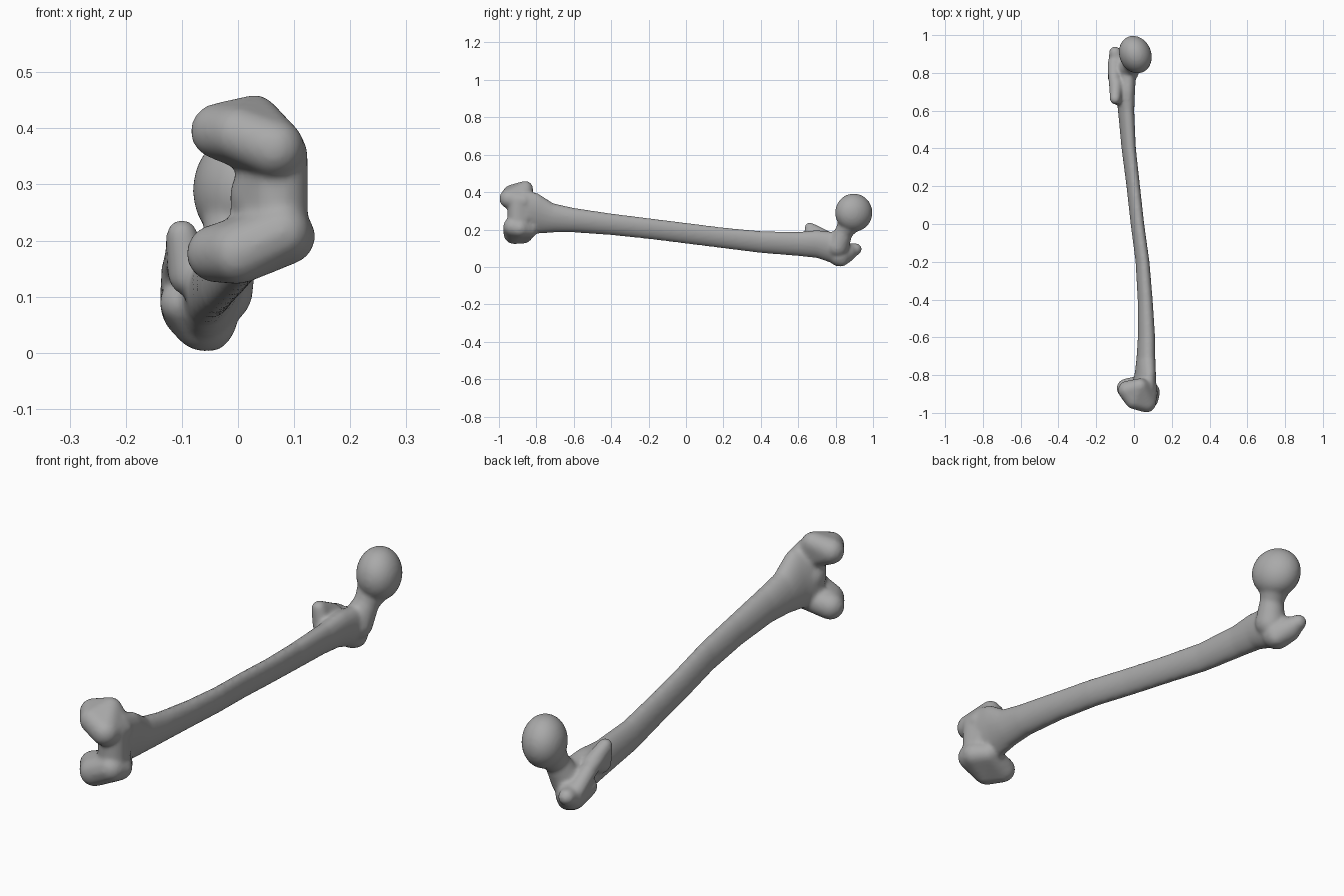
import bpy, bmesh, math
from mathutils import Matrix, Vector

default_cube = bpy.data.objects.get("Cube")
if default_cube:
    bpy.data.objects.remove(default_cube, do_unlink=True)

bone = bmesh.new()
SIDES = 28
TILT = math.radians(15)


def add_lobe(*balls):
    """Add the convex skin around a few balls, each given as x, y, z, radius."""
    part = bmesh.new()
    for x, y, z, radius in balls:
        bmesh.ops.create_icosphere(part, subdivisions=3, radius=radius,
                                   matrix=Matrix.Translation((x, y, z)))
    hull = bmesh.ops.convex_hull(part, input=part.verts[:])
    loose = set(hull["geom_interior"]) | set(hull["geom_unused"])
    bmesh.ops.delete(part, geom=[g for g in loose if isinstance(g, bmesh.types.BMVert)],
                     context="VERTS")
    append_part(part)


def add_chain(*balls):
    """Join neighbouring balls one pair at a time, so the run may bend and pinch."""
    for first, second in zip(balls, balls[1:]):
        add_lobe(first, second)


def append_part(part):
    bmesh.ops.recalc_face_normals(part, faces=part.faces[:])
    mesh = bpy.data.meshes.new("part")
    part.to_mesh(mesh)
    part.free()
    bone.from_mesh(mesh)
    bpy.data.meshes.remove(mesh)


def add_shaft(stations):
    """Loft leaning ovals along y; each station is y, centre x, centre z, narrow and long radius."""
    part = bmesh.new()
    rings = []
    for y, cx, cz, narrow, tall in stations:
        ring = []
        for i in range(SIDES):
            angle = math.tau * i / SIDES
            u, v = narrow * math.cos(angle), tall * math.sin(angle)
            x = cx + u * math.cos(TILT) + v * math.sin(TILT)
            z = cz - u * math.sin(TILT) + v * math.cos(TILT)
            ring.append(part.verts.new((x, y, z)))
        rings.append(ring)
    for near, far in zip(rings, rings[1:]):
        for i in range(SIDES):
            j = (i + 1) % SIDES
            part.faces.new((near[i], near[j], far[j], far[i]))
    part.faces.new(rings[0])
    part.faces.new(rings[-1])
    append_part(part)


# Shaft, flaring at both ends
add_shaft([
    (-.87, .05, .29, .06, .13),
    (-.79, .06, .285, .05, .11),
    (-.71, .063, .262, .047, .08),
    (-.6, .066, .25, .044, .067),
    (-.4, .059, .228, .038, .059),
    (-.2, .045, .205, .035, .057),
    (0, .018, .18, .034, .057),
    (.2, -.004, .155, .034, .057),
    (.4, -.028, .133, .036, .06),
    (.6, -.042, .123, .041, .066),
    (.7, -.045, .122, .048, .076),
    (.8, -.045, .1, .053, .088),
    (.84, -.05, .09, .045, .07),
])

# Upper knee lobe
add_lobe((-.035, -.88, .395, .05), (0, -.93, .39, .05), (.065, -.945, .365, .053),
         (.03, -.86, .417, .043), (.075, -.87, .35, .05))
# Lower knee lobe
add_lobe((-.04, -.87, .177, .052), (0, -.92, .178, .056), (.078, -.925, .215, .052),
         (.06, -.84, .2, .045), (.088, -.89, .207, .05))
# Bridge joining the lobes on one side
add_lobe((.07, -.9, .23, .055), (.07, -.9, .35, .055), (.05, -.86, .28, .065))

# Ball of the hip, a slightly flattened sphere turned about z
ball = bmesh.new()
bmesh.ops.create_uvsphere(ball, u_segments=32, v_segments=20, radius=.102)
bmesh.ops.scale(ball, vec=Vector((.83, 1, 1)), verts=ball.verts)
bmesh.ops.transform(ball, verts=ball.verts,
                    matrix=Matrix.Translation((.007, .897, .29)) @ Matrix.Rotation(.4, 4, "Z"))
append_part(ball)

# Neck below the ball
add_chain((0, .885, .25, .065), (-.012, .845, .19, .047), (-.035, .81, .11, .062))

# Large bony knob with a hooked tip
add_lobe((-.06, .82, .062, .06), (-.085, .86, .078, .052), (-.1, .78, .09, .04),
         (-.05, .83, .042, .04))
add_lobe((-.085, .85, .075, .05), (-.1, .908, .095, .032))

# Small bony knob and the ridge that runs to the large one
add_lobe((-.1, .662, .21, .028), (-.085, .67, .14, .04), (-.095, .74, .165, .035))
add_chain((-.1, .7, .18, .03), (-.105, .78, .15, .032), (-.105, .85, .1, .035))

mesh = bpy.data.meshes.new("thigh_bone")
bone.to_mesh(mesh)
bone.free()
thigh_bone = bpy.data.objects.new("thigh_bone", mesh)
bpy.context.collection.objects.link(thigh_bone)

# Plain grey bone colour
grey = bpy.data.materials.new("bone_grey")
grey.use_nodes = True
colour = (.4, .4, .4, 1)
grey.diffuse_color = colour
grey.node_tree.nodes["Principled BSDF"].inputs["Base Color"].default_value = colour
mesh.materials.append(grey)

# Fuse the parts into one skin and soften the joins
fuse = thigh_bone.modifiers.new("fuse", "REMESH")
fuse.mode = "VOXEL"
fuse.voxel_size = .008
fuse.use_smooth_shade = True
soften = thigh_bone.modifiers.new("soften", "SMOOTH")
soften.factor = .5
soften.iterations = 8

bpy.context.view_layer.objects.active = thigh_bone
thigh_bone.select_set(True)
for modifier in ("fuse", "soften"):
    bpy.ops.object.modifier_apply(modifier=modifier)
bpy.ops.object.shade_smooth()
